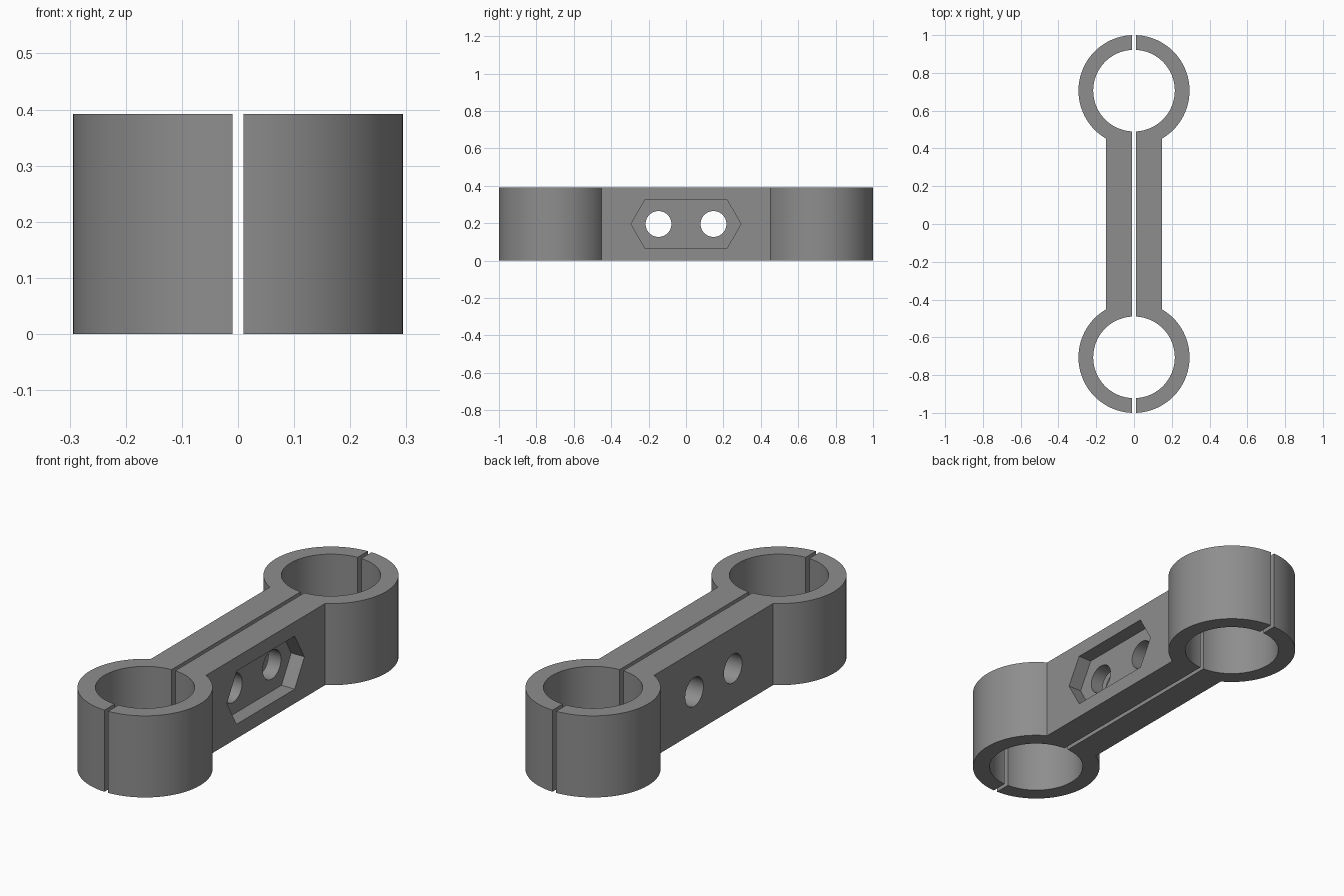
import bpy, bmesh, math

if "Cube" in bpy.data.objects:
    bpy.data.objects.remove(bpy.data.objects["Cube"])

# Main dimensions
HEIGHT, RING_Y, R_OUT, R_IN = 0.392, 0.706, 0.294, 0.216
ARM, GAP, MID = 0.147, 0.0098, 0.196
HOLE_R, HOLE_Y = 0.069, 0.147
HEX_R, POCKET_DEPTH = 0.147, 0.07
STEPS = 48

grey = bpy.data.materials.new("grey")
grey.diffuse_color = (0.27, 0.27, 0.27, 1)
grey.use_nodes = True
grey.node_tree.nodes["Principled BSDF"].inputs["Base Color"].default_value = grey.diffuse_color


def prism(name, points, offset):
    """Solid made by sweeping a closed outline along an offset."""
    bm = bmesh.new()
    face = bm.faces.new([bm.verts.new(p) for p in points])
    swept = bmesh.ops.extrude_face_region(bm, geom=[face])["geom"]
    bmesh.ops.translate(bm, vec=offset,
                        verts=[v for v in swept if isinstance(v, bmesh.types.BMVert)])
    bmesh.ops.recalc_face_normals(bm, faces=bm.faces)
    mesh = bpy.data.meshes.new(name)
    bm.to_mesh(mesh)
    bm.free()
    mesh.materials.append(grey)
    obj = bpy.data.objects.new(name, mesh)
    bpy.context.collection.objects.link(obj)
    return obj


def arc(radius, x_start, x_end):
    """Ring arc, from its outer end at x_start to the arm side at x_end."""
    a0 = -math.acos(x_start / radius)
    a1 = math.acos(x_end / radius)
    return [(radius * math.cos(a0 + (a1 - a0) * i / STEPS),
             -RING_Y + radius * math.sin(a0 + (a1 - a0) * i / STEPS))
            for i in range(STEPS + 1)]


def flip(points):
    return [(x, -y) for x, y in reversed(points)]


# Outline of one clamp half: two half rings joined by the arm
outer, inner = arc(R_OUT, GAP, ARM), arc(R_IN, GAP, GAP)
outline = outer + flip(outer) + flip(inner)[::-1] + inner[::-1]

# Order the inner side so it runs back from the far ring to the near ring
outline = outer + flip(outer) + [(x, -y) for x, y in inner] + inner[::-1]

halves = [prism(name, [(s * x, y, 0) for x, y in outline], (0, 0, HEIGHT))
          for name, s in (("right_clamp_half", 1), ("left_clamp_half", -1))]

# Bolt hole cutters through both halves
cutters = []
for y in (-HOLE_Y, HOLE_Y):
    ring = [(-0.3, y + HOLE_R * math.cos(i * math.tau / 48),
             MID + HOLE_R * math.sin(i * math.tau / 48)) for i in range(48)]
    cutters.append(prism("bolt_hole_cutter", ring, (0.6, 0, 0)))

# Stretched hexagonal nut pocket, on the right half only
hexagon = [(ARM - POCKET_DEPTH,
            math.copysign(HOLE_Y, math.cos(a)) + HEX_R * math.cos(a),
            MID + HEX_R * math.sin(a))
           for a in (i * math.tau / 6 for i in range(6))]
pocket = prism("nut_pocket_cutter", hexagon, (0.3, 0, 0))

for half in halves:
    for cutter in cutters + ([pocket] if half is halves[0] else []):
        mod = half.modifiers.new("cut", "BOOLEAN")
        mod.operation, mod.solver, mod.object = "DIFFERENCE", "EXACT", cutter
        bpy.ops.object.select_all(action="DESELECT")
        half.select_set(True)
        bpy.context.view_layer.objects.active = half
        bpy.ops.object.modifier_apply(modifier=mod.name)
    bpy.ops.object.shade_smooth_by_angle(angle=math.radians(30))

for cutter in cutters + [pocket]:
    bpy.data.objects.remove(cutter)
